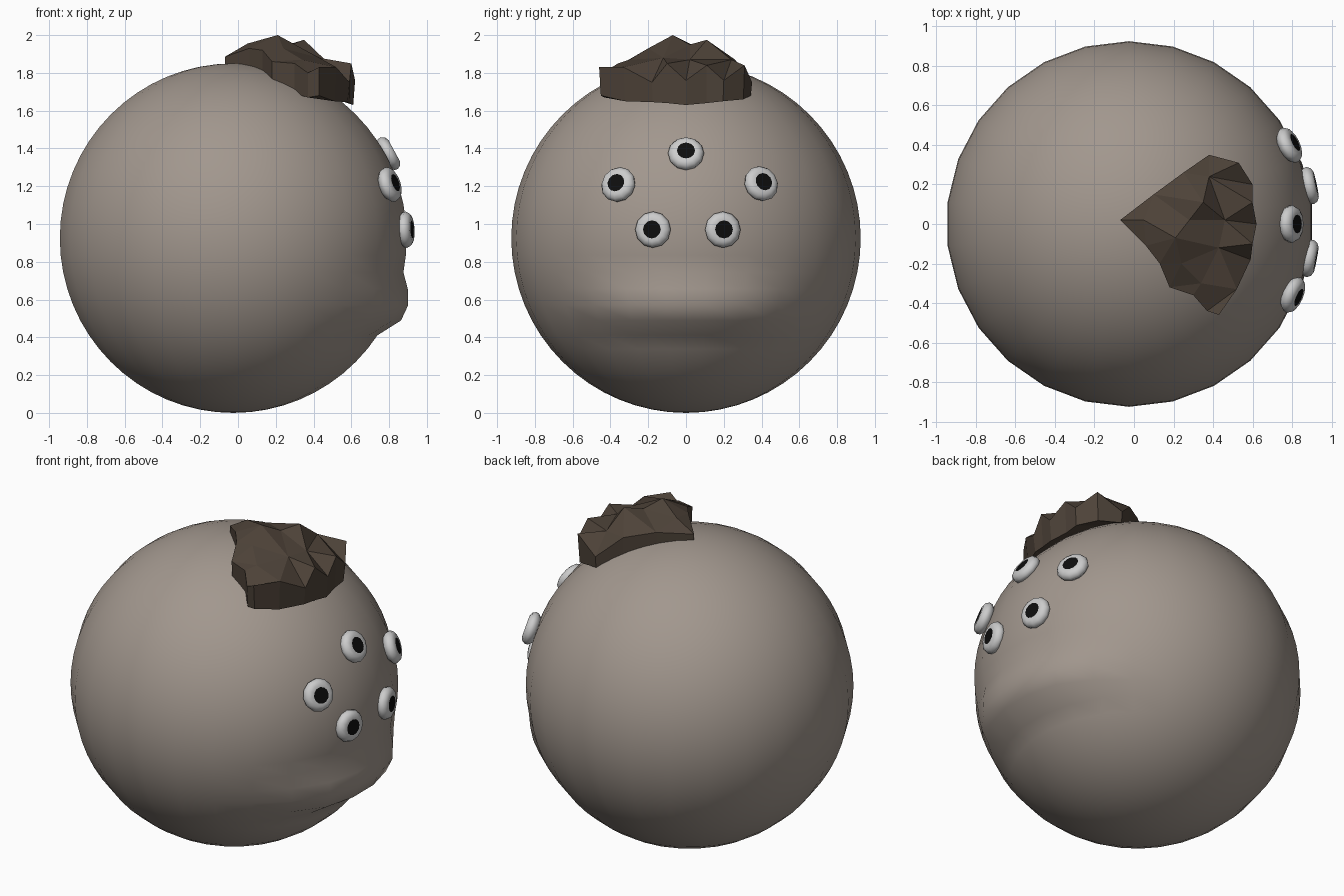
import bpy, bmesh, math
from mathutils import Vector
from mathutils.geometry import delaunay_2d_cdt

if "Cube" in bpy.data.objects:
    bpy.data.objects.remove(bpy.data.objects["Cube"])

R = 0.925
C = Vector((-0.025, 0, 0.925))


def material(name, rgb):
    m = bpy.data.materials.new(name)
    m.diffuse_color = (*rgb, 1)
    m.use_nodes = True
    m.node_tree.nodes["Principled BSDF"].inputs["Base Color"].default_value = m.diffuse_color
    return m


skin = material("skin", (0.36, 0.31, 0.27))
brown = material("brown", (0.075, 0.055, 0.04))
white = material("white", (0.75, 0.75, 0.75))
black = material("black", (0.004, 0.004, 0.004))


def make(name, bm, mats, smooth):
    bmesh.ops.recalc_face_normals(bm, faces=bm.faces)
    for f in bm.faces:
        f.smooth = smooth
    me = bpy.data.meshes.new(name)
    bm.to_mesh(me)
    bm.free()
    for m in mats:
        me.materials.append(m)
    ob = bpy.data.objects.new(name, me)
    bpy.context.collection.objects.link(ob)
    return ob


# Round body with a protruding lip on the +x side
bm = bmesh.new()
bmesh.ops.create_uvsphere(bm, u_segments=26, v_segments=32, radius=R)
for v in bm.verts:
    v.co += C
    x, y, z = v.co
    if x > 0.3:
        side = max(0, min(1, (0.62 - abs(y)) / 0.3))
        if 0.45 < z <= 0.6:
            push = 0.078
        elif 0.6 < z < 0.7:
            push = 0.045
        else:
            push = 0
        v.co.x += push * side
make("body", bm, [skin], True)

# Five eyes: lathed rounded discs facing outward, each with a black pupil
PROFILE = [(0.07, -0.04), (0.092, -0.018), (0.096, 0.0), (0.085, 0.02),
           (0.066, 0.03), (0.048, 0.03)]
SIDES = 12


def eye(name, pos):
    p = Vector(pos)
    rot = (p - C).to_track_quat('Z', 'Y')
    bm = bmesh.new()
    rings = []
    for r, h in PROFILE:
        rings.append([bm.verts.new((r * math.cos(2 * math.pi * i / SIDES),
                                    r * math.sin(2 * math.pi * i / SIDES), h))
                      for i in range(SIDES)])
    for a, b in zip(rings, rings[1:]):
        for i in range(SIDES):
            j = (i + 1) % SIDES
            bm.faces.new((a[i], a[j], b[j], b[i]))
    bm.faces.new(rings[0][::-1])
    pupil = bm.faces.new(rings[-1])
    pupil.material_index = 1
    for e in pupil.edges:
        e.smooth = False
    ob = make(name, bm, [white, black], True)
    ob.location = p
    ob.rotation_mode = 'QUATERNION'
    ob.rotation_quaternion = rot


for i, pos in enumerate([(0.80, 0.0, 1.375), (0.808, -0.36, 1.21), (0.79, 0.40, 1.215),
                         (0.892, -0.175, 0.97), (0.892, 0.195, 0.97)]):
    eye(f"eye_{i + 1}", pos)

# Faceted hair: outline (x, y, top z, bottom z), then inner peaks
OUTLINE = [(-0.07, 0.02, 1.885, 1.85), (0.06, -0.11, 1.93, 1.83), (0.13, -0.20, 1.92, 1.80),
           (0.18, -0.32, 1.86, 1.76), (0.30, -0.36, 1.85, 1.70), (0.37, -0.44, 1.80, 1.68),
           (0.43, -0.46, 1.83, 1.69), (0.52, -0.33, 1.83, 1.66), (0.59, -0.18, 1.75, 1.655),
           (0.60, -0.10, 1.85, 1.65), (0.62, 0.0, 1.76, 1.64), (0.60, 0.11, 1.84, 1.65),
           (0.60, 0.20, 1.76, 1.66), (0.53, 0.31, 1.84, 1.67), (0.38, 0.35, 1.75, 1.69),
           (0.25, 0.26, 1.87, 1.76), (0.10, 0.15, 1.90, 1.82)]
PEAKS = [(0.21, -0.07, 2.0), (0.35, 0.11, 1.975), (0.28, 0.02, 1.95), (0.05, 0.02, 1.955),
         (0.24, -0.20, 1.93), (0.34, -0.30, 1.87), (0.46, 0.02, 1.87), (0.43, -0.12, 1.88),
         (0.38, 0.24, 1.87)]
n = len(OUTLINE)
pts = [Vector(p[:2]) for p in OUTLINE + PEAKS]
tris = delaunay_2d_cdt(pts, [(i, (i + 1) % n) for i in range(n)], [list(range(n))], 1, 1e-5)[2]
bm = bmesh.new()
top = [bm.verts.new(p[:3]) for p in OUTLINE + PEAKS]
low = [bm.verts.new((x - 0.01 * (x > 0.5), y * 0.98, b - 0.01)) for x, y, t, b in OUTLINE]
for t in tris:
    bm.faces.new([top[i] for i in t])
for i in range(n):
    j = (i + 1) % n
    bm.faces.new((top[i], low[i], low[j], top[j]))
base = bm.faces.new(low)
bmesh.ops.triangulate(bm, faces=[base])
make("hair", bm, [brown], False)
